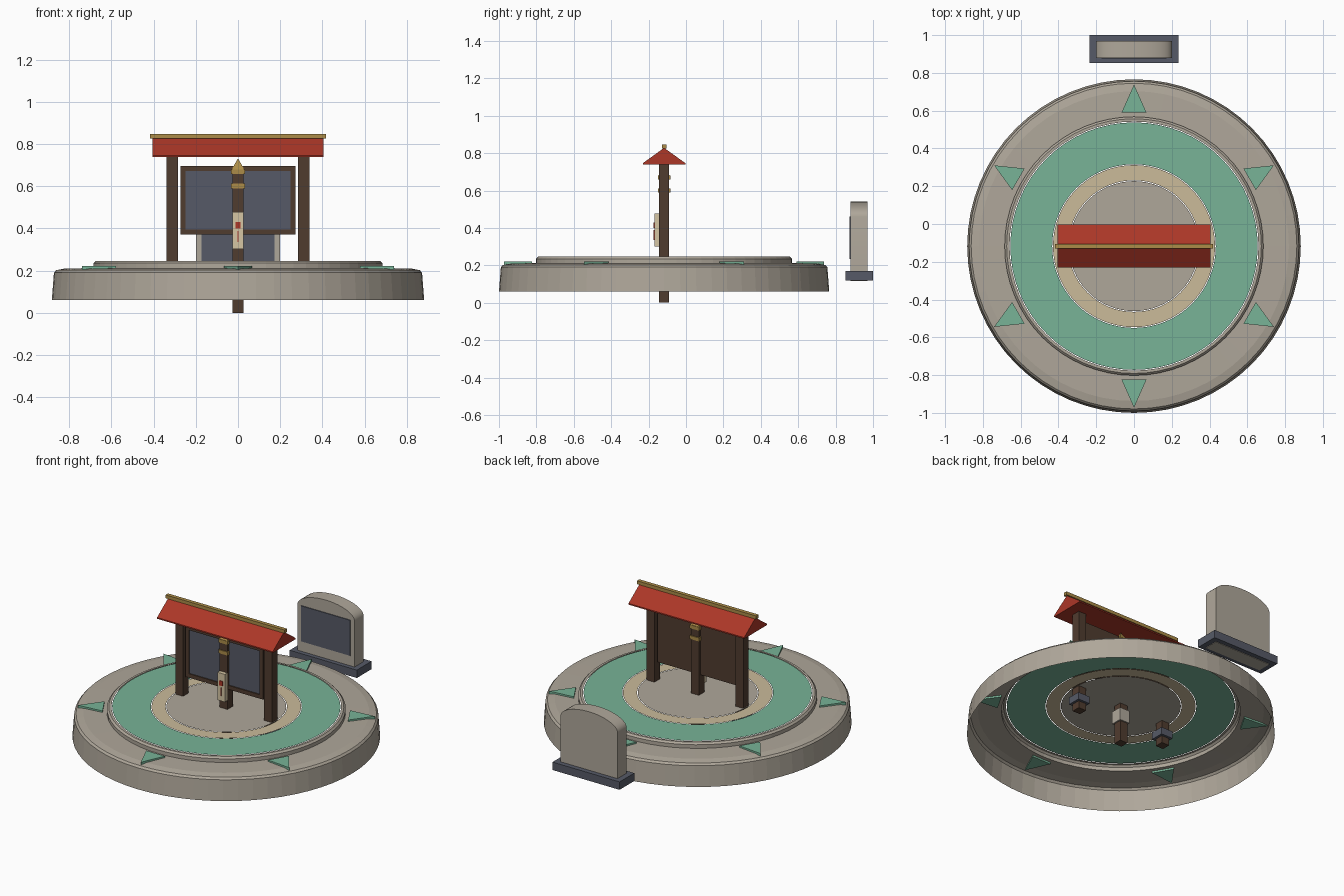
import bpy, bmesh, math
from mathutils import Matrix

if "Cube" in bpy.data.objects:
    bpy.data.objects.remove(bpy.data.objects["Cube"])

CY = -0.117   # centre of the round plinth and shelter in y


def mat(name, r, g, b):
    m = bpy.data.materials.new(name)
    lin = [((c / 255 + 0.055) / 1.055) ** 2.4 for c in (r, g, b)]
    m.diffuse_color = (*lin, 1)
    m.use_nodes = True
    m.node_tree.nodes["Principled BSDF"].inputs["Base Color"].default_value = m.diffuse_color
    return m


STONE = mat("stone", 175, 167, 154)
GREEN = mat("green_tile", 120, 179, 151)
SAND = mat("sand_tile", 203, 187, 154)
RED = mat("red_paint", 172, 55, 39)
SLATE = mat("slate", 86, 90, 103)
WOOD = mat("dark_wood", 80, 60, 47)
GOLD = mat("gold", 172, 140, 72)
CREAM = mat("cream", 214, 198, 164)


def finish(name, bm, material):
    bmesh.ops.recalc_face_normals(bm, faces=bm.faces)
    me = bpy.data.meshes.new(name)
    bm.to_mesh(me)
    bm.free()
    me.materials.append(material)
    ob = bpy.data.objects.new(name, me)
    bpy.context.collection.objects.link(ob)
    return ob


def box(name, material, x0, x1, y0, y1, z0, z1):
    bm = bmesh.new()
    bmesh.ops.create_cube(bm, size=1)
    for v in bm.verts:
        v.co = ((x0 + x1) / 2 + v.co.x * (x1 - x0),
                (y0 + y1) / 2 + v.co.y * (y1 - y0),
                (z0 + z1) / 2 + v.co.z * (z1 - z0))
    return finish(name, bm, material)


def lathe(name, material, profile, n=64):
    """Open surface of revolution around the plinth axis."""
    bm = bmesh.new()
    rings = [[bm.verts.new((r * math.cos(2 * math.pi * i / n),
                            CY + r * math.sin(2 * math.pi * i / n), z))
              for i in range(n)] for r, z in profile]
    for a, b in zip(rings, rings[1:]):
        for i in range(n):
            j = (i + 1) % n
            bm.faces.new((a[i], a[j], b[j], b[i]))
    ob = finish(name, bm, material)
    # keep the surface facing up and outwards
    if sum(p.normal.z * p.area for p in ob.data.polygons) < 0:
        ob.data.flip_normals()
    return ob


def prism(name, material, points, depth, matrix):
    """Extrude a 2D outline along its local z, then place it."""
    bm = bmesh.new()
    f = bm.faces.new([bm.verts.new((x, y, 0)) for x, y in points])
    top = bmesh.ops.extrude_face_region(bm, geom=[f])["geom"]
    for v in top:
        if isinstance(v, bmesh.types.BMVert):
            v.co.z += depth
    bm.transform(matrix)
    return finish(name, bm, material)


# Round plinth: hollow shell with wall, chamfer, walkway and raised lip
lathe("plinth_shell", STONE, [(0.883, 0.06), (0.873, 0.19), (0.862, 0.202),
                              (0.82, 0.21), (0.685, 0.212), (0.685, 0.235),
                              (0.674, 0.246), (0.659, 0.246)])
lathe("green_ring", GREEN, [(0.655, 0.246), (0.433, 0.246)])
lathe("sand_ring", SAND, [(0.429, 0.246), (0.348, 0.246)])
lathe("centre_floor", STONE, [(0.344, 0.246), (0.0001, 0.246)])

# Six direction markers around the walkway
for i in range(6):
    m = (Matrix.Translation((0, CY, 0.2))
         @ Matrix.Rotation(math.radians(30 + 60 * i), 4, 'Z'))
    prism("direction_marker", GREEN, [(0.855, 0), (0.707, 0.066), (0.707, -0.066)],
          0.021, m)

# Side posts with slate footings
for s in (-1, 1):
    x = s * 0.311
    box("side_post", WOOD, x - 0.027, x + 0.027, CY - 0.027, CY + 0.027, 0.10, 0.77)
    box("post_footing", SLATE, x - 0.042, x + 0.042, CY - 0.042, CY + 0.042, 0.145, 0.19)

# Centre post with footing, bands and pointed finial
box("centre_post", WOOD, -0.027, 0.027, CY - 0.027, CY + 0.027, 0, 0.665)
box("centre_footing", STONE, -0.036, 0.036, CY - 0.036, CY + 0.036, 0.13, 0.21)
for z0, z1 in ((0.59, 0.612), (0.658, 0.68)):
    box("gold_band", GOLD, -0.033, 0.033, CY - 0.033, CY + 0.033, z0, z1)
bm = bmesh.new()
bmesh.ops.create_cone(bm, cap_ends=True, segments=4, radius1=0.042, radius2=0, depth=0.052,
                      matrix=Matrix.Translation((0, CY, 0.706))
                      @ Matrix.Rotation(math.pi / 4, 4, 'Z'))
finish("finial", bm, GOLD)

# Notice board: backing, slate face and raised frame
box("board_backing", WOOD, -0.272, 0.272, CY - 0.008, CY + 0.012, 0.371, 0.695)
box("board_face", SLATE, -0.25, 0.25, CY - 0.013, CY - 0.007, 0.395, 0.673)
for z0, z1 in ((0.371, 0.396), (0.672, 0.695)):
    box("frame_rail", WOOD, -0.272, 0.272, CY - 0.02, CY + 0.012, z0, z1)
for s in (-1, 1):
    box("frame_stile", WOOD, s * 0.26 - 0.012, s * 0.26 + 0.012,
        CY - 0.02, CY + 0.012, 0.371, 0.695)

# Small plaque on the centre post
box("plaque", CREAM, -0.026, 0.026, CY - 0.052, CY - 0.027, 0.302, 0.477)
box("plaque_square", RED, -0.012, 0.012, CY - 0.056, CY - 0.051, 0.40, 0.43)
box("plaque_stripe", RED, -0.003, 0.003, CY - 0.056, CY - 0.051, 0.335, 0.388)

# Gabled roof and ridge beam; outline (y, z) is swept along x
along_x = Matrix(((0, 0, 1, -0.405), (1, 0, 0, CY), (0, 1, 0, 0), (0, 0, 0, 1)))
prism("roof", RED, [(-0.114, 0.738), (0.114, 0.738), (0.114, 0.746),
                    (0, 0.828), (-0.114, 0.746)], 0.81, along_x)
box("ridge_beam", GOLD, -0.417, 0.417, CY - 0.012, CY + 0.012, 0.826, 0.847)

# Standing stone with arched top; outline (x, z) is swept along y
arch = [(0.2 * math.cos(math.pi * i / 20), 0.46 + 0.08 * math.sin(math.pi * i / 20))
        for i in range(21)]
along_y = Matrix(((1, 0, 0, 0), (0, 0, 1, 0.88), (0, 1, 0, 0), (0, 0, 0, 1)))
stone = prism("standing_stone", STONE, [(-0.2, 0.117), (0.2, 0.117)] + arch, 0.09, along_y)
bpy.context.view_layer.objects.active = stone
stone.select_set(True)
bpy.ops.object.shade_smooth_by_angle(angle=math.radians(30))
box("stone_panel", SLATE, -0.173, 0.173, 0.875, 0.882, 0.235, 0.46)

# Base of the standing stone
box("stone_base", SLATE, -0.235, 0.235, 0.853, 1.0, 0.12, 0.17)
